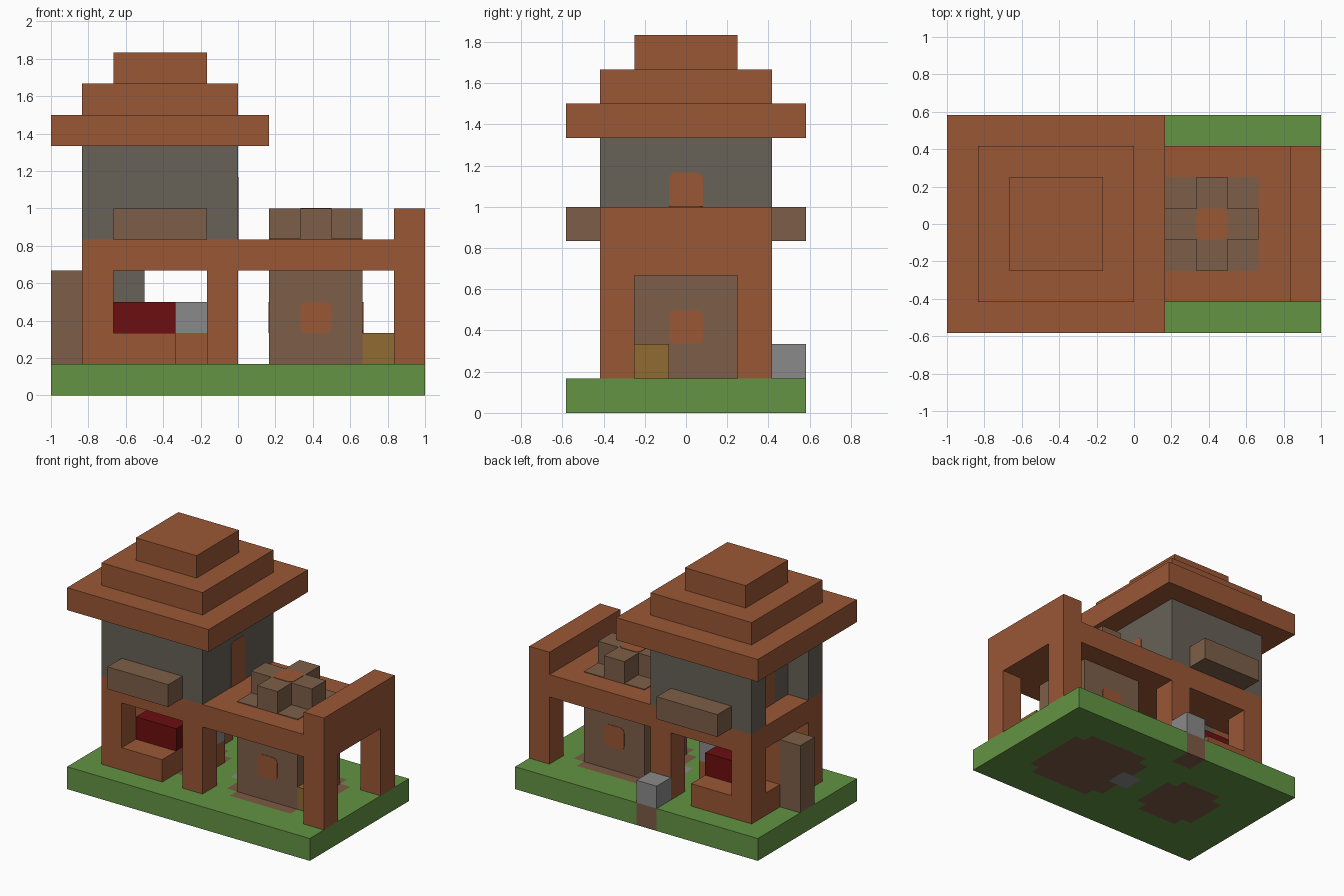
import bpy
import bmesh
from mathutils import Matrix, Vector

if "Cube" in bpy.data.objects:
    bpy.data.objects.remove(bpy.data.objects["Cube"], do_unlink=True)

# Everything is laid out in blocks: the plot is LENGTH x DEPTH blocks
LENGTH, DEPTH = 12, 7
UNIT = 2 / LENGTH
ORIGIN = Vector((LENGTH / 2, DEPTH / 2, 0))


def to_world(p):
    return (Vector(p) - ORIGIN) * UNIT


def material(name, rgb):
    mat = bpy.data.materials.new(name)
    mat.use_nodes = True
    linear = [((c / 255 + 0.055) / 1.055) ** 2.4 for c in rgb] + [1]
    mat.diffuse_color = linear
    mat.node_tree.nodes["Principled BSDF"].inputs["Base Color"].default_value = linear
    return mat


GRASS = material("grass green", (99, 148, 67))
CLAY = material("clay brown", (154, 87, 54))
TIMBER = material("weathered tan", (125, 95, 72))
DIRT = material("dirt", (125, 90, 69))
STONE = material("dark stone", (103, 97, 87))
CLOTH = material("deep red", (108, 14, 16))
IRON = material("light grey", (138, 138, 138))
GOLD = material("ochre", (144, 107, 51))


def finish(name, bm, *mats):
    mesh = bpy.data.meshes.new(name)
    bm.to_mesh(mesh)
    bm.free()
    for mat in mats:
        mesh.materials.append(mat)
    obj = bpy.data.objects.new(name, mesh)
    bpy.context.collection.objects.link(obj)
    return obj


def add_box(bm, low, high):
    low, high = to_world(low), to_world(high)
    size = Matrix.Diagonal((*(high - low), 1))
    place = Matrix.Translation((low + high) / 2)
    return bmesh.ops.create_cube(bm, size=1, matrix=place @ size)["verts"]


def part(name, mat, *boxes, mirror=False):
    """Boxes as (low, high) corners; mirror repeats them front to back."""
    bm = bmesh.new()
    for low, high in boxes:
        add_box(bm, low, high)
        if mirror:
            add_box(bm, (low[0], DEPTH - high[1], low[2]),
                    (high[0], DEPTH - low[1], high[2]))
    return finish(name, bm, mat)


def rounded_panel(name, mat, low, high, axis, top_only=False):
    """Thin plate with rounded corners, flat along the given axis."""
    low, high = list(low), list(high)
    low[axis] -= 0.02
    high[axis] += 0.02
    bm = bmesh.new()
    add_box(bm, low, high)
    middle = to_world(low).lerp(to_world(high), 0.5)
    edges = []
    for e in bm.edges:
        along = (e.verts[0].co - e.verts[1].co).normalized()
        above = (e.verts[0].co + e.verts[1].co).z / 2 > middle.z
        if abs(along[axis]) > 0.9 and (above or not top_only):
            edges.append(e)
    bmesh.ops.bevel(bm, geom=edges, offset=0.2 * UNIT, segments=3,
                    profile=0.5, affect='EDGES')
    return finish(name, bm, mat)


# Ground slab, with worn patches chosen by position
def ground_index(x, y):
    if int(x) == 5 and y > 6:
        return 1
    if int(x) == 6 and int(y) == 3:
        return 2
    for cx, reach, cut in ((8.5, 2, 3.2), (3.5, 1.5, 2.4)):
        dx, dy = abs(x - cx), abs(y - DEPTH / 2)
        if max(dx, dy) < reach and dx + dy < cut:
            return 1
    return 0


bm = bmesh.new()
bmesh.ops.create_grid(bm, x_segments=LENGTH * 2, y_segments=DEPTH * 2, size=1,
                      matrix=Matrix.Diagonal((1, DEPTH / LENGTH, 1, 1)))
grown = bmesh.ops.extrude_face_region(bm, geom=bm.faces[:], use_keep_orig=True)
for v in grown["geom"]:
    if isinstance(v, bmesh.types.BMVert):
        v.co.z = UNIT
bmesh.ops.recalc_face_normals(bm, faces=bm.faces[:])
for f in bm.faces:
    spot = (f.calc_center_median() - f.normal * 0.01) / UNIT + ORIGIN
    f.material_index = ground_index(spot.x, spot.y)
finish("ground", bm, GRASS, DIRT, IRON)

# Ground storey frame, low walls and the long floor deck
part("deck", CLAY, ((1, 1, 4), (12, 6, 5)))
part("corner_posts", CLAY, ((1, 1, 1), (2, 2, 4)), ((5, 1, 1), (6, 2, 4)), mirror=True)
part("low_walls", CLAY, ((2, 1, 1), (4, 2, 2)), ((1, 2, 1), (2, 3, 2)), mirror=True)
part("hearth_wall", CLAY, ((1, 3, 1), (2, 4, 4)))
part("end_arch_posts", CLAY, ((11, 1, 1), (12, 2, 4)), mirror=True)
part("end_arch_beam", CLAY, ((11, 1, 5), (12, 6, 6)))

# Workroom furniture
part("side_buttress", TIMBER, ((0, 3, 1), (1, 4, 4)))
part("hearth_stack", STONE, ((2, 3, 1), (3, 4, 4)))
part("bench_bases", CLAY, ((2, 2, 1), (4, 3, 2)), mirror=True)
part("bench_covers", CLOTH, ((2, 2, 2), (4, 3, 3)), mirror=True)
part("table_base", CLAY, ((4, 3, 1), (5, 4, 2)))
part("table_top", IRON, ((4, 3, 2), (5, 4, 3)))

# Upper room with a recessed balcony on one end
part("upper_room", STONE, ((2, 1, 5), (6, 6, 8)))
part("balcony_posts", STONE, ((1, 1, 5), (2, 2, 8)), mirror=True)
part("planters", TIMBER, ((2, 0, 5), (5, 1, 6)), mirror=True)
for label, x in (("balcony", 2), ("terrace", 6)):
    rounded_panel(label + "_door", CLAY, (x, 3, 5), (x, 4, 7), 0, top_only=True)

# Stepped roof
for step in range(3):
    part("roof_tier_%d" % (step + 1), CLAY,
         ((step, step, 8 + step), (DEPTH - step, DEPTH - step, 9 + step)))

# Kiln below the terrace, its chimney cross above, and its round-cornered vents
part("kiln", TIMBER, ((7, 2, 1), (10, 5, 4)))
part("kiln_cap", TIMBER, ((7, 2, 5), (10, 5, 5.03)))
part("chimney_cross", TIMBER, ((7, 3, 5), (10, 4, 6)), ((8, 2, 5), (9, 3, 6)),
     ((8, 4, 5), (9, 5, 6)))
rounded_panel("chimney_vent", CLAY, (8, 3, 6), (9, 4, 6), 2)
for label, y in (("front", 2), ("back", 5)):
    rounded_panel("kiln_vent_" + label, CLAY, (8, y, 2), (9, y, 3), 1)
for label, x in (("right", 7), ("left", 10)):
    rounded_panel("kiln_vent_" + label, CLAY, (x, 3, 2), (x, 4, 3), 0)

# Loose blocks in the yard
part("ochre_crate", GOLD, ((10, 2, 1), (11, 3, 2)))
part("stone_block", IRON, ((5, 6, 1), (6, 7, 2)))
